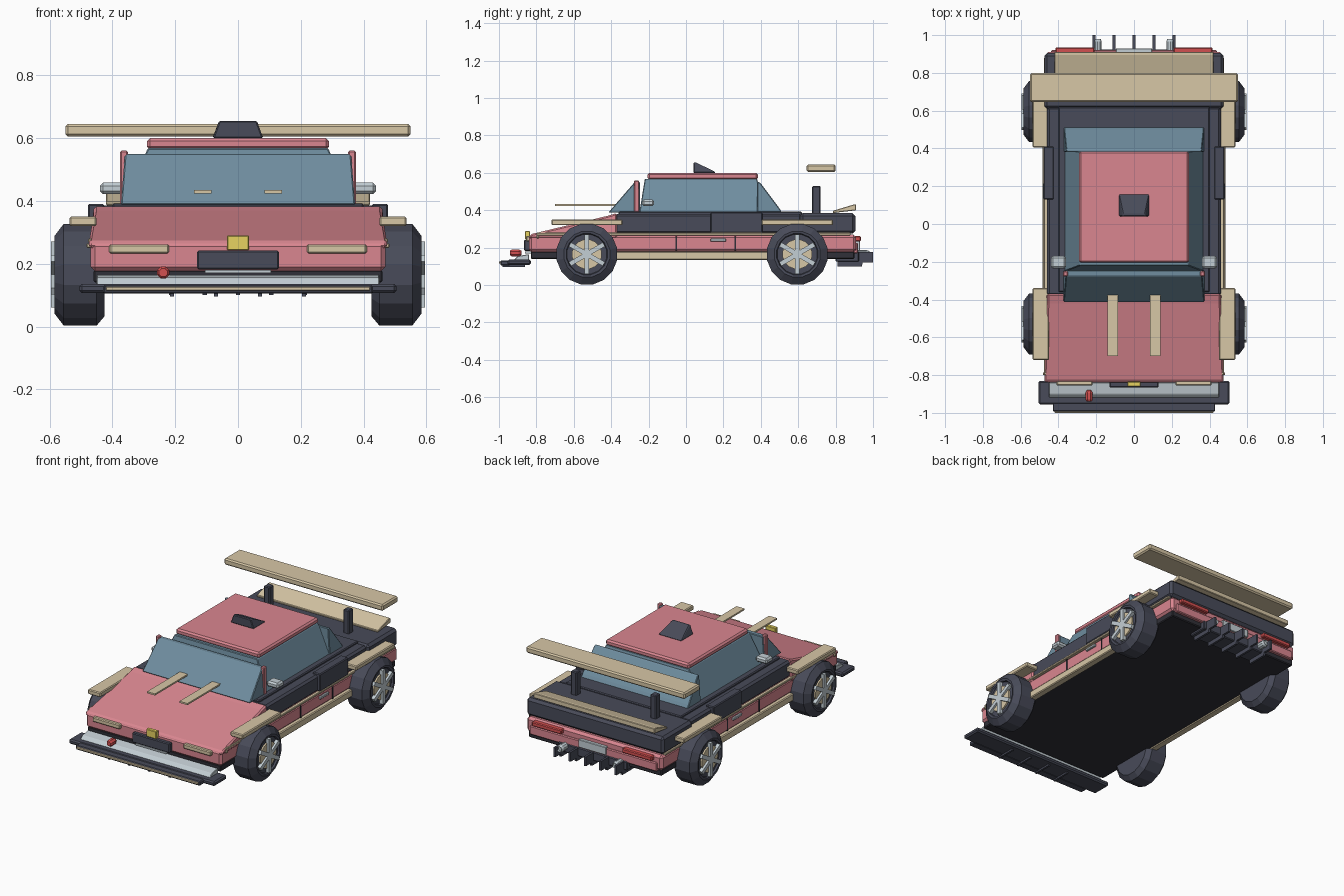
import bpy, bmesh, math
from mathutils import Matrix

if "Cube" in bpy.data.objects:
    bpy.data.objects.remove(bpy.data.objects["Cube"])

COL = dict(pink=(.70, .24, .28), dark=(.065, .07, .10), tan=(.68, .57, .38), glass=(.16, .27, .35),
           light=(.55, .62, .66), red=(.65, .08, .08), yellow=(.8, .65, .12), under=(.03, .03, .04))
MATS = {}
for n, c in COL.items():
    MATS[n] = bpy.data.materials.new(n)
    MATS[n].diffuse_color = (*c, 1)


def finish(name, bm, mat, bevel=0):
    bmesh.ops.recalc_face_normals(bm, faces=bm.faces)
    me = bpy.data.meshes.new(name)
    bm.to_mesh(me)
    bm.free()
    me.materials.append(MATS[mat])
    ob = bpy.data.objects.new(name, me)
    bpy.context.collection.objects.link(ob)
    if bevel:
        b = ob.modifiers.new("bevel", 'BEVEL')
        b.width, b.segments, b.limit_method = bevel, 1, 'ANGLE'
    return ob


def prism(name, mat, pts, x0, x1, bevel=0.005, top=None):
    """Side profile (y, z) extruded across x; top=(z, scale) narrows points above z."""
    bm = bmesh.new()
    rings = []
    for x in (x0, x1):
        rings.append([bm.verts.new((x * (top[1] if top and z > top[0] else 1), y, z)) for y, z in pts])
    a, b = rings
    bm.faces.new(a)
    bm.faces.new(b[::-1])
    for i in range(len(pts)):
        j = (i + 1) % len(pts)
        bm.faces.new((a[i], b[i], b[j], a[j]))
    return finish(name, bm, mat, bevel)


def box(name, mat, x, y, z, bevel=0.005):
    return prism(name, mat, [(y[0], z[0]), (y[1], z[0]), (y[1], z[1]), (y[0], z[1])], x[0], x[1], bevel)


def pair(name, mat, x, y, z, bevel=0.005):
    box(name + "_right", mat, x, y, z, bevel)
    box(name + "_left", mat, (-x[1], -x[0]), y, z, bevel)


def lathe(name, mat, profile, n, loc, side=1, axis='X'):
    """Closed solid of revolution from (along, radius) points."""
    bm = bmesh.new()
    rings = []
    for t, r in profile:
        ring = []
        for i in range(n):
            a = math.tau * (i + .5) / n
            p = (side * t, r * math.cos(a), r * math.sin(a))
            if axis == 'Y':
                p = (p[1], p[0], p[2])
            ring.append(bm.verts.new([p[k] + loc[k] for k in range(3)]))
        rings.append(ring)
    for a, b in zip(rings, rings[1:]):
        for i in range(n):
            bm.faces.new((a[i], a[(i + 1) % n], b[(i + 1) % n], b[i]))
    bm.faces.new(rings[0])
    bm.faces.new(rings[-1])
    return finish(name, bm, mat)


# Lower body, floor, hood
box("floor_plate", "under", (-.46, .46), (-.83, .90), (.14, .18))
box("lower_body", "pink", (-.47, .47), (-.84, .91), (.175, .27), .015)
prism("hood", "pink", [(-.84, .25), (-.37, .25), (-.37, .385), (-.42, .37), (-.83, .272)],
      -.475, .475, .008, (.3, .965))
box("rear_bumper", "pink", (-.44, .44), (.88, .92), (.17, .225))

# Upper dark body
box("upper_body", "dark", (-.46, .46), (-.38, .62), (.275, .38), .012)
box("cabin_base", "dark", (-.40, .40), (-.36, .62), (.37, .392))
box("trunk", "dark", (-.475, .475), (.61, .905), (.275, .385), .015)
pair("side_intake", "dark", (.425, .478), (.13, .41), (.28, .39))

# Side trim, doors, skirts
pair("side_stripe", "tan", (.455, .477), (-.80, .88), (.266, .28), .003)
pair("side_skirt", "tan", (.44, .485), (-.40, .46), (.135, .18))
pair("door_seam_front", "under", (.46, .473), (-.056, -.048), (.185, .26), 0)
pair("door_seam_rear", "under", (.46, .473), (.26, .268), (.185, .26), 0)
pair("door_handle", "light", (.465, .482), (.13, .215), (.232, .248), .003)

# Cabin glass and roof
prism("side_glass", "glass", [(-.25, .385), (.43, .385), (.38, .568), (-.22, .568)], -.368, .368, .004, (.5, .78))
prism("windshield", "glass", [(-.415, .388), (-.245, .388), (-.245, .55), (-.275, .55)], -.373, .373, .004, (.5, .965))
prism("rear_window", "glass", [(.38, .385), (.515, .385), (.50, .41), (.395, .55), (.38, .55)], -.37, .37, .004, (.5, .97))
box("roof", "pink", (-.29, .29), (-.205, .385), (.563, .60), .01)
prism("roof_scoop", "dark", [(.04, .60), (.16, .60), (.15, .608), (.055, .655), (.04, .655)],
      -.08, .08, .006, (.63, .75))
pair("windshield_pillar", "pink", (.35, .376), (-.278, -.25), (.385, .56))
pair("mirror", "light", (.36, .44), (-.235, -.17), (.422, .458), .01)
pair("hood_strip", "tan", (.085, .14), (-.70, -.25), (.424, .434), 0)

# Wheels and fenders
R = .165
for end, y in (("front", -.53), ("rear", .595)):
    pair(end + "_fender", "tan", (.45, .537), (y - .19, y + .19), (.32, .35))
    for nm, s in (("right", 1), ("left", -1)):
        tag = end + "_" + nm
        lathe("tyre_" + tag, "dark",
              [(.425, .135), (.45, R), (.555, R), (.585, .125), (.583, .112), (.572, .108)],
              16, (0, y, R), s)
        lathe("rim_" + tag, "tan", [(.56, .08), (.582, .08)], 16, (0, y, R), s)
        bm = bmesh.new()
        for k in range(3):
            m = (Matrix.Translation((s * .584, y, R)) @ Matrix.Rotation(math.radians(60 * k), 4, 'X')
                 @ Matrix.Diagonal((.022, .025, .21, 1)))
            bmesh.ops.create_cube(bm, size=1, matrix=m)
        finish("spokes_" + tag, bm, "light")

# Front face
pair("headlight", "tan", (.22, .41), (-.856, -.83), (.233, .262))
box("grille", "dark", (-.13, .13), (-.865, -.83), (.182, .242))
box("grille_trim", "light", (-.105, .105), (-.862, -.83), (.17, .18), 0)
box("front_badge", "yellow", (-.035, .035), (-.86, -.835), (.243, .29), .003)
pair("corner_marker", "tan", (.465, .482), (-.80, -.785), (.25, .265), .003)

# Splitter
box("splitter", "dark", (-.505, .505), (-.955, -.83), (.107, .136), .008)
prism("splitter_tray", "light", [(-.92, .134), (-.84, .134), (-.84, .165), (-.90, .155)], -.45, .45, .003)
box("splitter_lip", "dark", (-.43, .43), (-.992, -.94), (.105, .132))
box("lip_strip", "tan", (-.42, .42), (-1.0, -.985), (.114, .127), .002)
for i, x in enumerate((-.21, -.07, .07, .21)):
    box(f"splitter_fin_{i}", "dark", (x - .006, x + .006), (-.98, -.86), (.096, .11), 0)
lathe("tow_hook", "red", [(-.94, .014), (-.93, .021), (-.895, .021), (-.88, .012)], 8, (-.238, 0, .172), 1, 'Y')

# Rear wing and lip
box("wing", "tan", (-.55, .55), (.645, .80), (.605, .645), .008)
pair("wing_post", "dark", (.255, .295), (.675, .72), (.38, .53))
prism("trunk_lip", "tan", [(.785, .385), (.91, .40), (.91, .43), (.895, .43), (.785, .397)], -.42, .42, .003)

# Rear lights, plate, diffuser, exhausts
pair("tail_light", "red", (.21, .415), (.90, .935), (.234, .262))
box("rear_plate", "light", (-.095, .095), (.90, .93), (.185, .235), .003)
box("diffuser", "dark", (-.24, .24), (.80, .925), (.125, .18))
for i in range(5):
    x = (i - 2) * .106
    prism(f"diffuser_fin_{i}", "dark", [(.81, .10), (.94, .10), (.945, .12), (1.0, .12), (1.0, .178), (.81, .178)],
          x - .007, x + .007, 0)
for nm, x in (("right", .192), ("left", -.192)):
    lathe("exhaust_" + nm, "light", [(.88, .022), (.965, .022), (.98, .017), (.97, .014)], 10, (x, 0, .165), 1, 'Y')

for m in bpy.data.materials:
    if m.users and not m.is_grease_pencil:
        m.use_nodes = True
        m.node_tree.nodes["Principled BSDF"].inputs["Base Color"].default_value = m.diffuse_color
